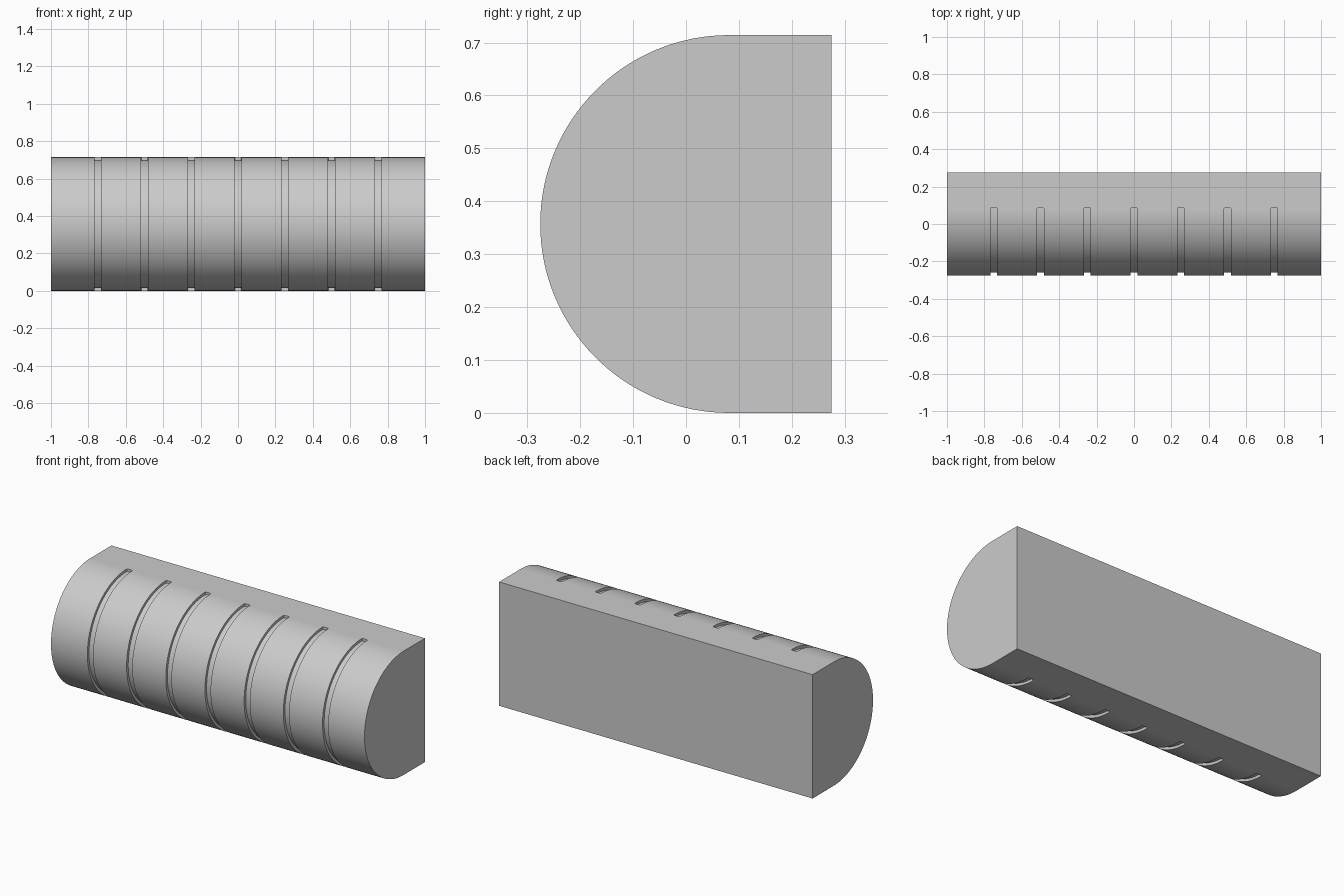
import bpy, bmesh
from math import sin, cos, pi, radians

if "Cube" in bpy.data.objects:
    bpy.data.objects.remove(bpy.data.objects["Cube"])

R = 0.357            # radius of the rounded front
CY, CZ = 0.0815, R   # arc centre
BACK = 0.275
GROOVE_W, GROOVE_D = 0.036, 0.015
GROOVE_END = 0.087
SEGS = 64

grey = bpy.data.materials.new("plain grey")
grey.use_nodes = True
colour = (0.6, 0.6, 0.6, 1)
grey.diffuse_color = colour
grey.node_tree.nodes["Principled BSDF"].inputs["Base Color"].default_value = colour


def arc(radius):
    """Half circle bulging to the front, from bottom to top, as (y, z)."""
    return [(CY - radius * sin(pi * i / SEGS), CZ - radius * cos(pi * i / SEGS))
            for i in range(SEGS + 1)]


def extrude_profile(name, profile, x0, x1, round_ends=0):
    """Extrude a closed (y, z) outline along x."""
    bm = bmesh.new()
    face = bm.faces.new([bm.verts.new((x0, y, z)) for y, z in profile])
    new = bmesh.ops.extrude_face_region(bm, geom=[face])["geom"]
    bmesh.ops.translate(bm, vec=(x1 - x0, 0, 0),
                        verts=[v for v in new if isinstance(v, bmesh.types.BMVert)])
    if round_ends:
        edges = [e for e in bm.edges
                 if all(v.co.y > GROOVE_END - 1e-5 for v in e.verts)
                 and abs(e.verts[0].co.x - e.verts[1].co.x) < 1e-5]
        bmesh.ops.bevel(bm, geom=edges, offset=round_ends, segments=2,
                        profile=0.5, affect='EDGES')
    bmesh.ops.recalc_face_normals(bm, faces=bm.faces)
    mesh = bpy.data.meshes.new(name)
    bm.to_mesh(mesh)
    bm.free()
    mesh.materials.append(grey)
    obj = bpy.data.objects.new(name, mesh)
    bpy.context.collection.objects.link(obj)
    return obj


# Solid body: rounded front, flat top, bottom and back
body = extrude_profile("body", arc(R) + [(BACK, 2 * R), (BACK, 0)], -1, 1)
bpy.context.view_layer.objects.active = body
body.select_set(True)

# Seven shallow grooves wrapping around the rounded front
inner, outer = R - GROOVE_D, R + 0.05
band = (arc(inner) + [(GROOVE_END, CZ + inner), (GROOVE_END, CZ + outer)]
        + arc(outer)[::-1] + [(GROOVE_END, CZ - outer), (GROOVE_END, CZ - inner)])
for i in range(-3, 4):
    x = i * 0.25
    cutter = extrude_profile("groove_cutter", band, x - GROOVE_W / 2,
                             x + GROOVE_W / 2, 0.005)
    cutter.hide_render = True
    cut = body.modifiers.new("groove", 'BOOLEAN')
    cut.operation, cut.solver, cut.object = 'DIFFERENCE', 'EXACT', cutter
    bpy.ops.object.modifier_apply(modifier=cut.name)
    bpy.data.objects.remove(cutter)

# Smooth curve with crisp edges
bpy.ops.object.shade_smooth_by_angle(angle=radians(30))
weighted = body.modifiers.new("weighted_normals", 'WEIGHTED_NORMAL')
weighted.keep_sharp = True
